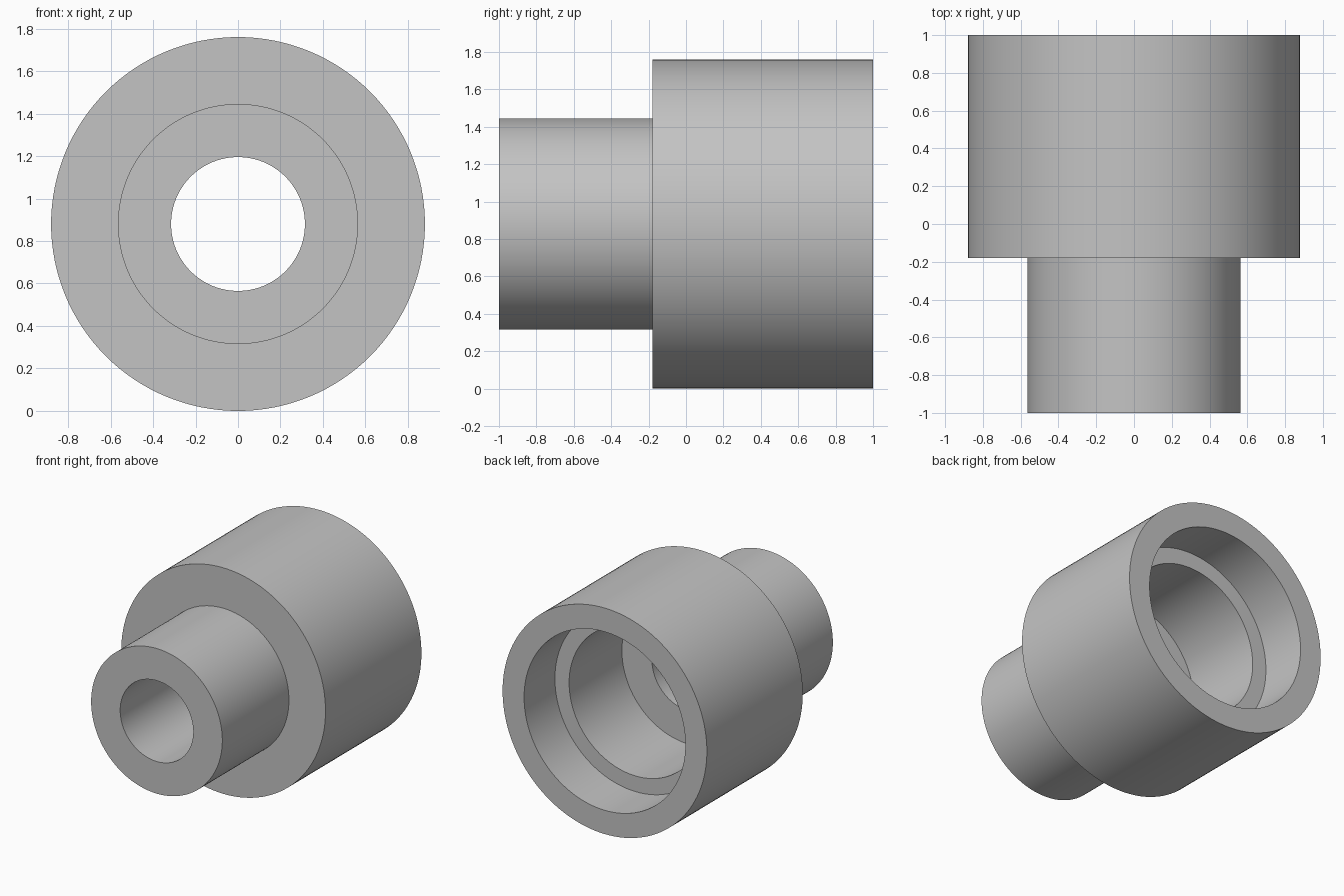
import bpy
import bmesh
import math
from mathutils import Matrix, Vector

cube = bpy.data.objects.get("Cube")
if cube:
    bpy.data.objects.remove(cube, do_unlink=True)

SEGMENTS = 128
AXIS_HEIGHT = 0.88

# Plain grey metal
grey = bpy.data.materials.new("grey_metal")
grey.use_nodes = True
colour = (0.55, 0.55, 0.55, 1)
grey.diffuse_color = colour
grey.node_tree.nodes["Principled BSDF"].inputs["Base Color"].default_value = colour

# Closed wall section as (radius, y): outer steps, then the stepped bore
profile = [
    (0.315, -1), (0.565, -1), (0.565, -0.18), (0.88, -0.18), (0.88, 1),
    (0.695, 1), (0.695, 0.62), (0.573, 0.62), (0.573, -0.03), (0.315, -0.03),
]


def lathe(name, section, material):
    """Revolve a closed section about the horizontal y axis."""
    bm = bmesh.new()
    rings = []
    for i in range(SEGMENTS):
        turn = Matrix.Rotation(math.tau * i / SEGMENTS, 3, 'Y')
        rings.append([bm.verts.new(turn @ Vector((r, y, 0))) for r, y in section])
    count = len(section)
    for i, ring in enumerate(rings):
        after = rings[(i + 1) % SEGMENTS]
        for j in range(count):
            k = (j + 1) % count
            bm.faces.new((ring[j], ring[k], after[k], after[j]))
    bmesh.ops.recalc_face_normals(bm, faces=bm.faces)
    mesh = bpy.data.meshes.new(name)
    bm.to_mesh(mesh)
    bm.free()
    mesh.materials.append(material)
    obj = bpy.data.objects.new(name, mesh)
    bpy.context.collection.objects.link(obj)
    return obj


# Stepped sleeve
sleeve = lathe("stepped_sleeve", profile, grey)
sleeve.location.z = AXIS_HEIGHT
bpy.ops.object.select_all(action='DESELECT')
sleeve.select_set(True)
bpy.context.view_layer.objects.active = sleeve
bpy.ops.object.shade_smooth_by_angle(angle=math.radians(30))
